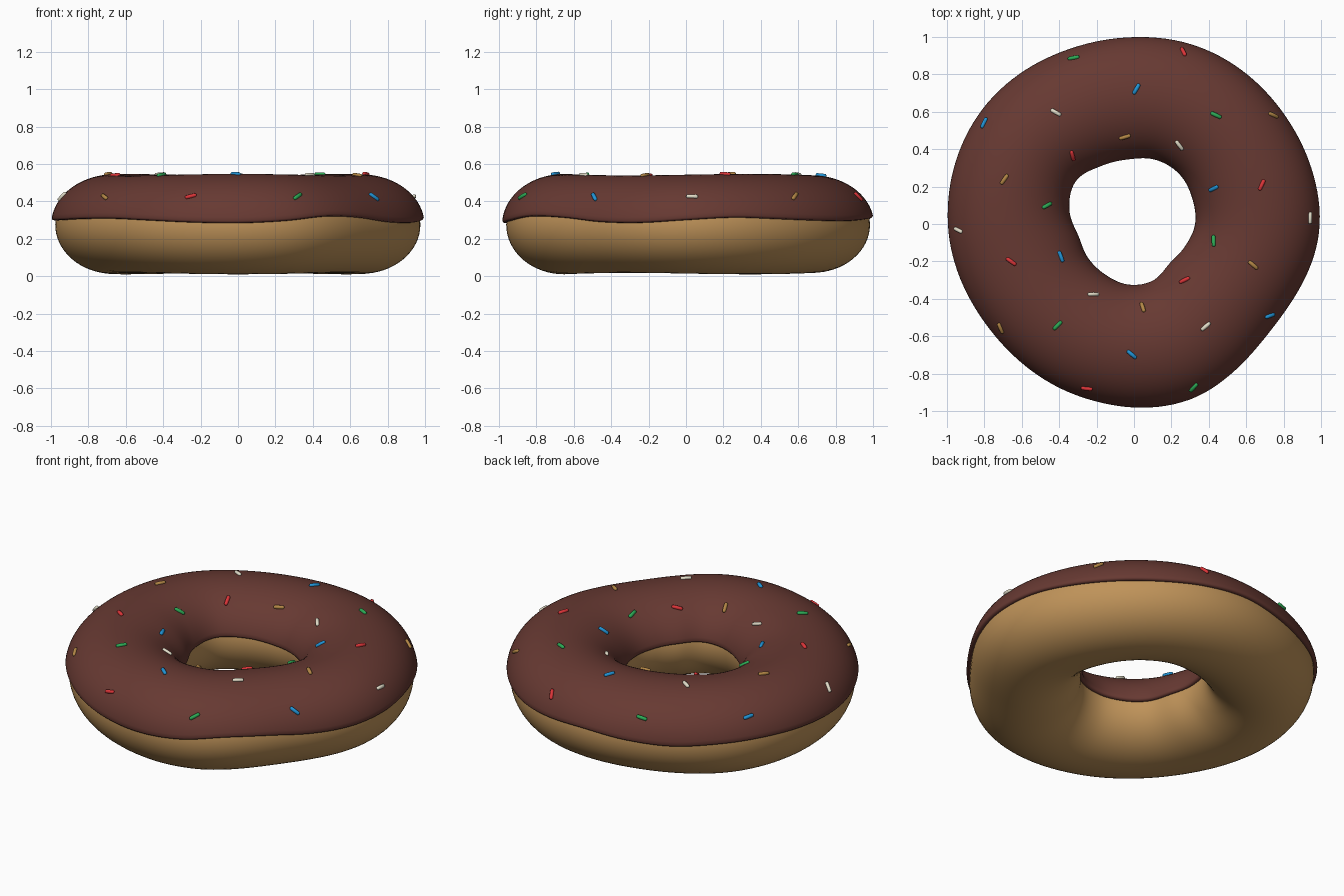
import bpy, bmesh, math
from mathutils import Vector, Matrix

if "Cube" in bpy.data.objects:
    bpy.data.objects.remove(bpy.data.objects["Cube"])

OUTER = [.996, .998, 1.012, .999, 1.02, .998, .96, .968, .988, .93]
HOLE = [.325, .34, .36, .36, .342, .35, .38, .35, .303, .305, .31, .322, .313, .277, .293]
EDGE = [.305, .318, .31, .302, .3, .31, .318, .3, .29, .302, .308, .305,
        .303, .306, .312, .313, .303, .292, .288, .3, .325, .318, .295, .29]
MID_Z, HALF_H = .275, .268


def loop_value(vals, th):
    """Smooth periodic interpolation of evenly spaced values."""
    n = len(vals)
    t = (th / math.tau * n) % n
    i = int(t)
    f = t - i
    a, b, c, d = (vals[(i + k) % n] for k in (-1, 0, 1, 2))
    return b + .5 * f * (c - a + f * (2*a - 5*b + 4*c - d + f * (3*(b - c) + d - a)))


def surface(th, ph, inset=0):
    """Point on the ring: th runs around the ring, ph around the section."""
    o, i = loop_value(OUTER, th), loop_value(HOLE, th)
    r = (o + i) / 2 + ((o - i) / 2 - inset) * math.cos(ph)
    z = MID_Z + (HALF_H - inset * .35 + .004 * math.sin(3 * th)) * math.sin(ph)
    return Vector((r * math.cos(th), r * math.sin(th), z))


def material(name, rgb):
    m = bpy.data.materials.new(name)
    m.diffuse_color = (*rgb, 1)
    m.use_nodes = True
    m.node_tree.nodes["Principled BSDF"].inputs["Base Color"].default_value = m.diffuse_color
    return m


def finish(name, bm, mat):
    bmesh.ops.recalc_face_normals(bm, faces=bm.faces)
    me = bpy.data.meshes.new(name)
    bm.to_mesh(me)
    bm.free()
    for p in me.polygons:
        p.use_smooth = True
    me.materials.append(mat)
    ob = bpy.data.objects.new(name, me)
    bpy.context.collection.objects.link(ob)
    return ob


def ring(name, section, mat, steps=144):
    """Sweep a closed section, given per angle, around the ring."""
    bm = bmesh.new()
    rows = [[bm.verts.new(p) for p in section(math.tau * k / steps)] for k in range(steps)]
    n = len(rows[0])
    for k in range(steps):
        a, b = rows[k], rows[(k + 1) % steps]
        for j in range(n):
            bm.faces.new((a[j], b[j], b[(j + 1) % n], a[(j + 1) % n]))
    return finish(name, bm, mat)


# Dough body
def dough_section(th):
    return [surface(th, math.tau * k / 64, .022) for k in range(64)]


# Glaze shell with a wavy rounded rim outside and inside the hole
def glaze_section(th):
    p0 = math.asin((loop_value(EDGE, th) - MID_Z) / HALF_H)
    inner_z = .3 + .022 * math.cos(2 * (th - math.radians(125)))
    p1 = math.pi - math.asin((inner_z - MID_Z) / HALF_H)
    pts = [surface(th, p0, .03), surface(th, p0 - .015, .018), surface(th, p0 - .005, .006)]
    pts += [surface(th, p0 + .03 + (p1 - p0 - .06) * k / 40) for k in range(41)]
    pts += [surface(th, p1 + .005, .006), surface(th, p1 + .015, .018), surface(th, p1, .03)]
    # underside hidden within the dough
    pts += [surface(th, p1 + (p0 - p1) * k / 16, .04) for k in range(1, 16)]
    return pts


ring("dough", dough_section, material("golden dough", (.52, .29, .1)))
ring("glaze", glaze_section, material("chocolate glaze", (.135, .041, .032)))

COLOURS = [material("red sprinkle", (.72, .035, .04)),
           material("green sprinkle", (.025, .4, .09)),
           material("blue sprinkle", (.015, .3, .68)),
           material("cream sprinkle", (.76, .72, .58)),
           material("tan sprinkle", (.45, .24, .06))]


def sprinkle(th, ph, turn, mat):
    """Capsule lying on the glaze, pointing along turn when seen from above."""
    p = surface(th, ph)
    n = (surface(th + .01, ph) - p).cross(surface(th, ph + .01) - p).normalized()
    if n.z < 0:
        n = -n
    d = Vector((math.cos(turn), math.sin(turn), 0))
    x = (d - n * d.dot(n)).normalized()
    y = n.cross(x)
    bm = bmesh.new()
    bmesh.ops.create_uvsphere(bm, u_segments=10, v_segments=8, radius=.011)
    for v in bm.verts:  # stretch the sphere into a capsule
        if abs(v.co.z) > .0001:
            v.co.z += math.copysign(.021, v.co.z)
        v.co = p + n * (.003 + v.co.x) + y * v.co.y + x * v.co.z
    finish("sprinkle", bm, mat)


# Three rings of sprinkles: start angle, section angle, first colour, turns
RINGS = [(2, 34, 3, (85, 0, 95, 0, 75, -10, 95, 10, 70, -5)),
         (17, 82, 0, (65, -25, 60, -30, 55, -35, 45, -40, 40, -40)),
         (24, 128, 2, (25, -60, 20, -70, 20, -70, 10, -75, 20, -80))]
for start, ph, first, turns in RINGS:
    for k, turn in enumerate(turns):
        sprinkle(math.radians(start + 36 * k), math.radians(ph), math.radians(turn),
                 COLOURS[(first + k) % 5])
